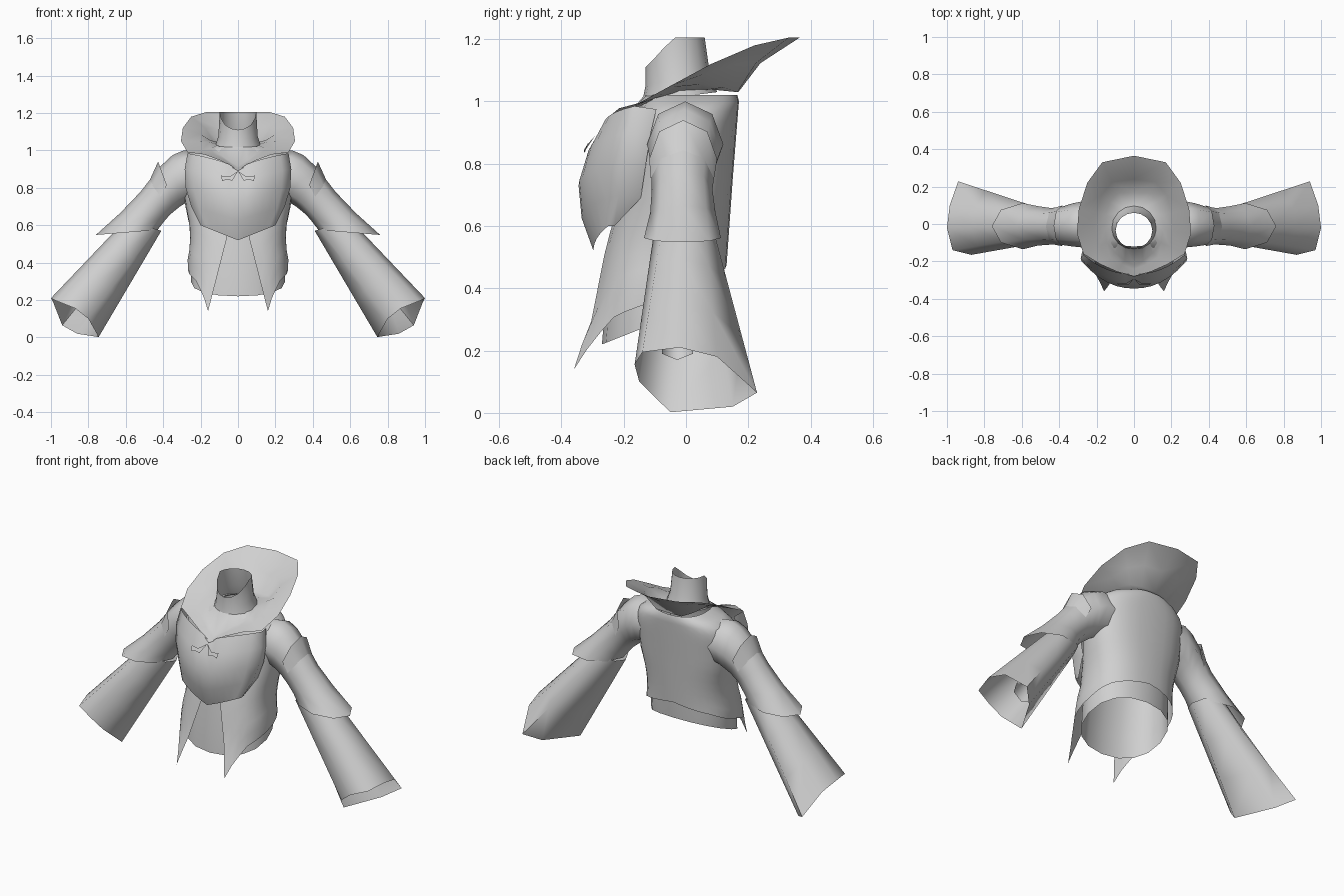
import bpy, bmesh, math

if "Cube" in bpy.data.objects:
    bpy.data.objects.remove(bpy.data.objects["Cube"])

cloth = bpy.data.materials.new("grey cloth")
cloth.diffuse_color = (0.63, 0.63, 0.63, 1)
cloth.use_nodes = True
cloth.node_tree.nodes["Principled BSDF"].inputs["Base Color"].default_value = cloth.diffuse_color


def lerp(a, b, t):
    return a + (b - a) * t


def interp(table, z):
    """Piecewise linear lookup in (key, value) pairs."""
    for (a, va), (b, vb) in zip(table, table[1:]):
        if z <= b:
            return lerp(va, vb, max(0, (z - a) / (b - a)))
    return table[-1][1]


def loft(name, rings, closed=False, mirror=True, angle=75):
    """Skin a list of equal-length point rows, optionally mirrored in x."""
    bm = bmesh.new()
    rows = [[bm.verts.new(p) for p in r] for r in rings]
    n = len(rows[0])
    for a, b in zip(rows, rows[1:]):
        for i in range(n if closed else n - 1):
            j = (i + 1) % n
            bm.faces.new((a[i], a[j], b[j], b[i]))
    if len(rows) == 1:
        bm.faces.new(rows[0])
    bmesh.ops.recalc_face_normals(bm, faces=bm.faces)
    me = bpy.data.meshes.new(name)
    bm.to_mesh(me)
    bm.free()
    me.materials.append(cloth)
    ob = bpy.data.objects.new(name, me)
    bpy.context.collection.objects.link(ob)
    bpy.ops.object.select_all(action='DESELECT')
    ob.select_set(True)
    bpy.context.view_layer.objects.active = ob
    bpy.ops.object.shade_smooth_by_angle(angle=math.radians(angle))
    if mirror:
        m = ob.modifiers.new("mirror", 'MIRROR')
        m.merge_threshold = 0.002
    return ob


def power(v, p):
    return math.copysign(abs(v) ** p, v)


def body_ring(rx, yf, yb, zf, zb, n=16, p=1.0):
    """Horizontal ring whose height runs from front zf to back zb."""
    out = []
    for i in range(n):
        a = 2 * math.pi * i / n
        t = (1 - power(math.cos(a), p)) / 2
        out.append((rx * power(math.sin(a), p), lerp(yf, yb, t), lerp(zf, zb, t)))
    return out


def arm_ring(top, bot, yf, yb, n=8):
    """Ring across an arm from its top (x, z) to its bottom (x, z)."""
    out = []
    for i in range(n):
        a = 2 * math.pi * i / n
        t = (1 - math.cos(a)) / 2
        y = (yf + yb) / 2 + (yb - yf) / 2 * math.sin(a)
        out.append((lerp(top[0], bot[0], t), y, lerp(top[1], bot[1], t)))
    return out


# Jacket body: open down the front, with pointed front tails
RX = [(.14, .25), (.3, .265), (.42, .27), (.5, .255), (.6, .26), (.72, .285),
      (.9, .30), (.96, .285), (1.0, .22), (1.02, .15)]
YF = [(.14, -.40), (.3, -.315), (.4, -.29), (.55, -.255), (.72, -.2), (.9, -.18),
      (.98, -.15), (1.02, -.12)]
YB = [(.3, .12), (.47, .13), (.75, .15), (1.0, .17), (1.02, .165)]
EDGE = [(.14, .16), (.53, .06), (.7, .02), (.9, 0)]
HEM = [(0, .14), (.1, .23), (.22, .31), (.38, .345), (.7, .43), (1, .475)]
COLS, ROWS, P = 14, 14, .82
rows = []
for r in range(ROWS + 1):
    row = []
    for c in range(COLS + 1):
        u = c / COLS
        z = lerp(interp(HEM, u), 1.02, 1 - (1 - r / ROWS) ** 1.25)
        rx, yf, yb = (interp(t, z) for t in (RX, YF, YB))
        start = math.asin((interp(EDGE, z) / rx) ** (1 / P))
        a = lerp(start, math.pi, u)
        s, k = max(0, math.sin(a)), math.cos(a)
        row.append((0 if c == COLS else rx * s ** P,
                    (yf + yb) / 2 - (yb - yf) / 2 * power(k, P), z))
    rows.append(row)
loft("jacket_body", rows)

# Inner shirt below the jacket
loft("shirt", [body_ring(.25, -.27, .11, .22, .37, p=.9),
               body_ring(.25, -.26, .115, .34, .44, p=.9),
               body_ring(.24, -.24, .12, .48, .52, p=.9),
               body_ring(.245, -.22, .125, .62, .64, p=.9)], closed=True, mirror=False)

# Neck with a dipped front edge
neck = [body_ring(.125, -.14, .10, 1.0, 1.03),
        body_ring(.105, -.13, .075, 1.05, 1.1),
        body_ring(.098, -.13, .06, 1.11, 1.2)]
neck[-1] = [(x, y, 1.205 if y > -.05 else lerp(1.205, 1.11, ((-.05 - y) / .08) ** .8))
            for x, y, z in neck[-1]]
loft("neck", neck, closed=True, mirror=False)

# Wide flared collar, running inward to the throat
outer = [(0, .365, 1.205), (.17, .33, 1.205), (.25, .22, 1.18), (.295, .08, 1.12),
         (.305, -.05, 1.05), (.27, -.16, .99), (.18, -.215, .978), (.09, -.255, .945),
         (0, -.28, .89)]
inner = [(0, .168, 1.03), (.085, .165, 1.03), (.13, .12, 1.045), (.15, .05, 1.055),
         (.155, -.03, 1.045), (.145, -.1, 1.01), (.10, -.155, .98), (.05, -.195, .945),
         (0, -.22, .915)]
lift = [.03, .03, .025, .01, 0, 0, 0, 0, 0]
middle = [tuple(lerp(a, b, .36) + (s if k == 2 else 0)
                for k, (a, b) in enumerate(zip(i, o)))
          for i, o, s in zip(inner, outer, lift)]
throat = []
for k in range(9):
    a = math.pi * k / 8
    throat.append((.11 * math.sin(a) if 0 < k < 8 else 0, -.02 + .11 * math.cos(a),
                   1.04 - .015 * k / 8))
loft("collar", [throat, inner, middle, outer])

# Rounded chest plate: edge (x, y, z) and centre (y, z) for each row
chest = [(.27, -.165, .985, -.268, .89), (.285, -.185, .9, -.315, .82),
         (.28, -.2, .8, -.345, .73), (.25, -.215, .7, -.335, .625),
         (.2, -.25, .6, -.297, .52)]
rows = []
for k, (xe, ye, ze, yc, zc) in enumerate(chest):
    row = [(xe * s, lerp(yc, ye, s ** 2.2), lerp(zc, ze, s ** (.55 + .12 * k)))
           for s in (i / 6 for i in range(7))]
    if k < 4:
        row.append((xe - .015, ye + .07, ze - .01))
    else:
        row.append((xe - .005, ye + .02, ze))
    rows.append(row)
loft("chest_plate", rows)

# Small bow tips at the collar point
loft("bow_tip", [[(0, -.292, .89), (.045, -.318, .86), (.09, -.315, .865),
                  (.085, -.325, .835), (.06, -.327, .845), (.03, -.327, .838)]])

# Shoulder and upper sleeve, with a small raised flap over the top
loft("upper_sleeve", [arm_ring((.18, .985), (.18, .74), -.115, .11),
                      arm_ring((.29, 1.0), (.27, .725), -.125, .12),
                      arm_ring((.35, .975), (.31, .70), -.12, .11),
                      arm_ring((.42, .91), (.335, .68), -.113, .095),
                      arm_ring((.52, .78), (.365, .655), -.11, .085),
                      arm_ring((.63, .665), (.395, .62), -.115, .095),
                      arm_ring((.76, .548), (.43, .575), -.135, .112)], closed=True)
lip = arm_ring((.427, .94), (.335, .69), -.118, .1)
base = arm_ring((.475, .835), (.35, .67), -.113, .09)
loft("shoulder_flap", [[r[i] for i in (6, 7, 0, 1, 2)] for r in (lip, base)])

# Flared lower sleeve and the wrist tube inside it
start = arm_ring((.60, .63), (.41, .57), -.10, .085)
cuff = [(1.0, -.02, .21), (.985, .1, .18), (.94, .228, .065), (.86, .15, .02),
        (.745, -.05, .002), (.80, -.15, .10), (.87, -.165, .155), (.97, -.14, .195)]
loft("lower_sleeve", [[tuple(lerp(a, b, t) for a, b in zip(p, q))
                       for p, q in zip(start, cuff)]
                      for t in (0, .33, .67, 1)], closed=True)
loft("wrist_tube", [arm_ring((.66, .44), (.56, .37), -.08, .025, 6),
                    arm_ring((.80, .25), (.70, .17), -.085, .03, 6)], closed=True)
